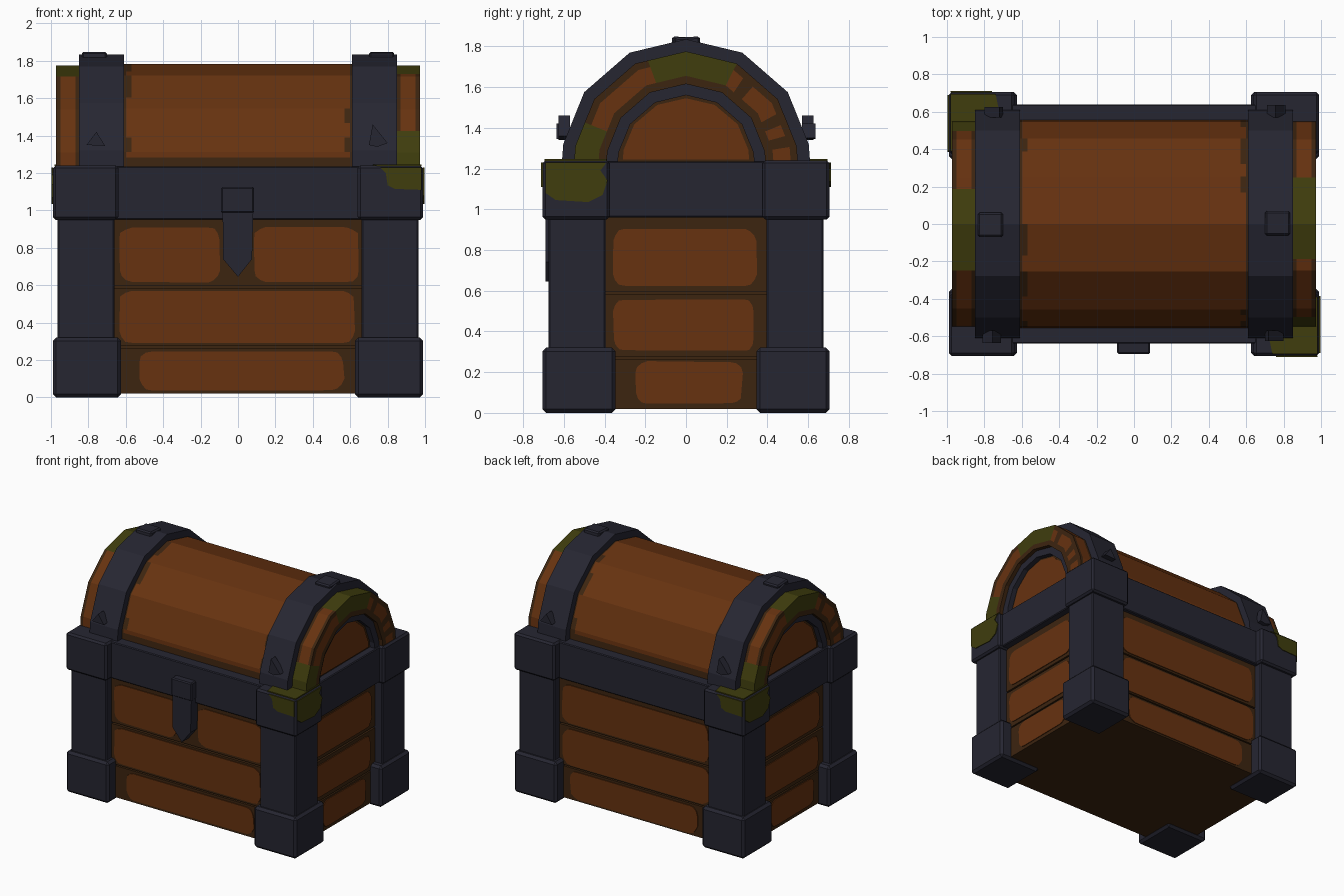
import bpy, bmesh, math, random
from mathutils import Matrix

if "Cube" in bpy.data.objects:
    bpy.data.objects.remove(bpy.data.objects["Cube"])

random.seed(4)


def material(name, rgb):
    m = bpy.data.materials.new(name)
    m.diffuse_color = (*rgb, 1)
    m.use_nodes = True
    m.node_tree.nodes["Principled BSDF"].inputs["Base Color"].default_value = m.diffuse_color
    return m


METAL = material("dark iron", (0.019, 0.019, 0.031))
WOOD = material("orange wood", (0.135, 0.032, 0.005))
EDGE = material("dark worn wood", (0.046, 0.018, 0.005))
MOSS = material("olive moss", (0.05, 0.047, 0.004))
LID_Z = 1.225


def finish(name, bm, mats):
    bmesh.ops.recalc_face_normals(bm, faces=bm.faces[:])
    me = bpy.data.meshes.new(name)
    bm.to_mesh(me)
    bm.free()
    for m in mats:
        me.materials.append(m)
    ob = bpy.data.objects.new(name, me)
    bpy.context.collection.objects.link(ob)
    return ob


def twin(ob, name):
    """Copy turned half a turn: the chest repeats on its opposite side."""
    other = bpy.data.objects.new(name, ob.data)
    other.rotation_euler.z = math.pi
    bpy.context.collection.objects.link(other)


def box(name, lo, hi, mat, bevel=0.0, tilt=0.0, axis='X'):
    bm = bmesh.new()
    bmesh.ops.create_cube(bm, size=1)
    size = [b - a for a, b in zip(lo, hi)]
    mid = [(a + b) / 2 for a, b in zip(lo, hi)]
    bmesh.ops.scale(bm, vec=size, verts=bm.verts)
    if bevel:
        bmesh.ops.bevel(bm, geom=bm.edges[:], offset=bevel, segments=1, affect='EDGES')
    bm.transform(Matrix.Translation(mid) @ Matrix.Rotation(tilt, 4, axis))
    return finish(name, bm, [mat])


def prism(name, pts, axis, d0, d1, mat):
    """Extrude a flat outline along an axis."""
    place = {'x': lambda u, v, d: (d, u, v),
             'y': lambda u, v, d: (u, d, v),
             'z': lambda u, v, d: (u, v, d)}[axis]
    bm = bmesh.new()
    a = [bm.verts.new(place(u, v, d0)) for u, v in pts]
    b = [bm.verts.new(place(u, v, d1)) for u, v in pts]
    bm.faces.new(a)
    bm.faces.new(b)
    for i in range(len(pts)):
        j = (i + 1) % len(pts)
        bm.faces.new((a[i], a[j], b[j], b[i]))
    return finish(name, bm, [mat])


def blob(u0, u1, v0, v1, r=0.07):
    """Slightly uneven rounded rectangle outline."""
    pts = []
    for cu, cv, start in ((u1 - r, v1 - r, 0), (u0 + r, v1 - r, 90),
                          (u0 + r, v0 + r, 180), (u1 - r, v0 + r, 270)):
        for k in range(4):
            a = math.radians(start + 30 * k)
            rr = r * random.uniform(0.85, 1.0)
            pts.append((cu + rr * math.cos(a), cv + rr * math.sin(a)))
    return pts


# Faceted half-round lid outline, each facet divided for colouring
KEYS = [0, 9, 35, 63, 90, 117, 145, 171, 180]


def outline(cuts):
    pts = []
    for a, b in zip(KEYS, KEYS[1:]):
        for k in range(cuts):
            t = k / cuts
            p, q = math.radians(a), math.radians(b)
            pts.append((math.cos(p) * (1 - t) + math.cos(q) * t,
                        math.sin(p) * (1 - t) + math.sin(q) * t))
    return pts + [(-1.0, 0.0)]


def arch(name, xs, rs, mats, rule=None, cuts=1):
    """Sweep a rectangular section (x, radius) over the lid outline."""
    loop = ([(x, rs[-1]) for x in xs[:-1]] + [(xs[-1], r) for r in rs[:0:-1]]
            + [(x, rs[0]) for x in xs[:0:-1]] + [(xs[0], r) for r in rs[:-1]])
    prof = outline(cuts)
    bm = bmesh.new()
    rows = [[bm.verts.new((x, r * c, LID_Z + r * s)) for x, r in loop] for c, s in prof]
    n = len(loop)
    for i in range(len(prof) - 1):
        ang = math.degrees(math.atan2(prof[i][1] + prof[i + 1][1], prof[i][0] + prof[i + 1][0]))
        for k in range(n):
            m = (k + 1) % n
            f = bm.faces.new((rows[i][k], rows[i][m], rows[i + 1][m], rows[i + 1][k]))
            if rule:
                f.material_index = rule((loop[k][0] + loop[m][0]) / 2,
                                        (loop[k][1] + loop[m][1]) / 2, ang)
    bm.faces.new(rows[0])
    bm.faces.new(rows[-1])
    return finish(name, bm, mats)


# Body core and planks with painted wood faces
box("body_core", (-0.88, -0.585, 0.02), (0.88, 0.585, 1.22), EDGE)
ROWS = [(0.02, 0.265), (0.275, 0.585), (0.597, 0.96)]
FRONT_PAINT = [[(-0.53, 0.57, 0.03, 0.255)], [(-0.64, 0.63, 0.285, 0.575)],
               [(-0.64, -0.09, 0.61, 0.915), (0.08, 0.65, 0.61, 0.915)]]
BACK_PAINT = FRONT_PAINT[:2] + [[(-0.63, 0.64, 0.61, 0.915)]]
SIDE_PAINT = [(-0.25, 0.28, 0.04, 0.255), (-0.36, 0.34, 0.30, 0.56), (-0.36, 0.35, 0.62, 0.905)]
for i, (z0, z1) in enumerate(ROWS):
    twin(box(f"front_plank_{i}", (-0.70, -0.61, z0), (0.70, -0.55, z1), EDGE), f"back_plank_{i}")
    twin(box(f"right_plank_{i}", (0.84, -0.45, z0), (0.90, 0.45, z1), EDGE), f"left_plank_{i}")
    for k, p in enumerate(FRONT_PAINT[i]):
        prism(f"front_plank_face_{i}_{k}", blob(*p), 'y', -0.616, -0.609, WOOD)
    for p in BACK_PAINT[i]:
        prism(f"back_plank_face_{i}", blob(*p), 'y', 0.609, 0.616, WOOD)
    twin(prism(f"right_plank_face_{i}", blob(*SIDE_PAINT[i], r=0.06), 'x', 0.899, 0.906, WOOD),
         f"left_plank_face_{i}")

# Iron corners: foot, post and rim block
for sx in (-1, 1):
    for sy in (-1, 1):
        tag = ("left" if sx < 0 else "right") + ("_front" if sy < 0 else "_back")

        def corner(part, x0, x1, y0, y1, z0, z1, bevel):
            xs, ys = sorted((sx * x0, sx * x1)), sorted((sy * y0, sy * y1))
            box(f"{tag}_{part}", (xs[0], ys[0], z0), (xs[1], ys[1], z1), METAL, bevel)
        corner("foot", 0.625, 0.99, 0.345, 0.705, 0.0, 0.32, 0.018)
        corner("post", 0.66, 0.965, 0.395, 0.675, 0.25, 1.0, 0.008)
        corner("rim_block", 0.64, 0.99, 0.375, 0.705, 0.95, 1.24, 0.014)

# Iron rim band
twin(box("front_rim", (-0.68, -0.64, 0.952), (0.68, -0.54, 1.235), METAL, 0.006), "back_rim")
twin(box("right_rim", (0.82, -0.42, 0.96), (0.955, 0.42, 1.235), METAL, 0.006), "left_rim")

# Moss on two opposite rim blocks
twin(prism("moss_side", [(-0.69, 1.23), (-0.69, 1.08), (-0.64, 1.045), (-0.48, 1.035), (-0.41, 1.07),
                         (-0.385, 1.14), (-0.42, 1.19), (-0.39, 1.23)], 'x', 0.988, 0.996, MOSS),
     "moss_side_twin")
twin(prism("moss_front", [(0.76, 1.23), (0.79, 1.2), (0.80, 1.135), (0.84, 1.115), (0.98, 1.11),
                          (0.98, 1.23)], 'y', -0.711, -0.703, MOSS), "moss_front_twin")
twin(prism("moss_top", [(0.74, -0.695), (0.98, -0.695), (0.98, -0.39), (0.86, -0.42), (0.80, -0.55),
                        (0.72, -0.6)], 'z', 1.238, 1.246, MOSS), "moss_top_twin")


# Wooden barrel lid with worn edges
def barrel_rule(x, r, ang):
    worn = abs(x) > 0.585 or ang < 5 or ang > 175
    return int(worn or (abs(x) > 0.555 and random.random() < 0.35))


arch("lid_barrel", [-0.64, -0.6, -0.57, 0.57, 0.6, 0.64], [0.3, 0.557], [WOOD, EDGE], barrel_rule, 3)

# Iron straps over the lid
twin(arch("right_lid_strap", [0.61, 0.85], [0.45, 0.61], [METAL]), "left_lid_strap")


# Arched lid ends: wood with worn edges and moss patches
def end_rule(x, r, ang):
    if r < 0.43:
        return 1
    if 64 < ang < 110 or ang > 157:
        return 2
    if r < 0.54 and x > 0.96:
        worn = r > 0.52 or 8 < ang < 18 or 46 < ang < 56 or random.random() < 0.12
    else:
        worn = x > 0.955 or x < 0.87
    return int(worn)


twin(arch("right_lid_end", [0.84, 0.87, 0.95, 0.972], [0.39, 0.43, 0.515, 0.55],
          [WOOD, EDGE, MOSS], end_rule, 4), "left_lid_end")
twin(arch("right_inner_arch", [0.80, 0.94], [0.335, 0.4], [METAL]), "left_inner_arch")
half = outline(1)
twin(prism("right_end_panel", [(0.36 * c, LID_Z + 0.36 * s) for c, s in half], 'x', 0.8, 0.9, EDGE),
     "left_end_panel")
twin(prism("right_end_panel_face", [(0.31 * c, 1.245 + 0.30 * s) for c, s in half], 'x', 0.899, 0.906,
           WOOD), "left_end_panel_face")

# Dents and raised chips on the straps
twin(prism("strap_chip_front", [(0.70, 1.35), (0.745, 1.34), (0.80, 1.36), (0.72, 1.46)], 'y', -0.625, -0.57,
           METAL), "strap_chip_front_twin")
twin(prism("strap_chip_back", [(0.71, 1.345), (0.81, 1.35), (0.757, 1.42)], 'y', 0.57, 0.635, METAL),
     "strap_chip_back_twin")
twin(box("strap_top_plate", (0.70, -0.06, 1.79), (0.835, 0.07, 1.845), METAL, 0.01, 0.06),
     "strap_top_plate_twin")

# Latch hasp on the front
prism("latch", [(-0.082, 1.0), (0.082, 1.0), (0.075, 0.74), (0.0, 0.645), (-0.08, 0.74)],
      'y', -0.69, -0.60, METAL)
box("latch_top", (-0.09, -0.695, 0.985), (0.086, -0.6, 1.125), METAL, 0.008)
